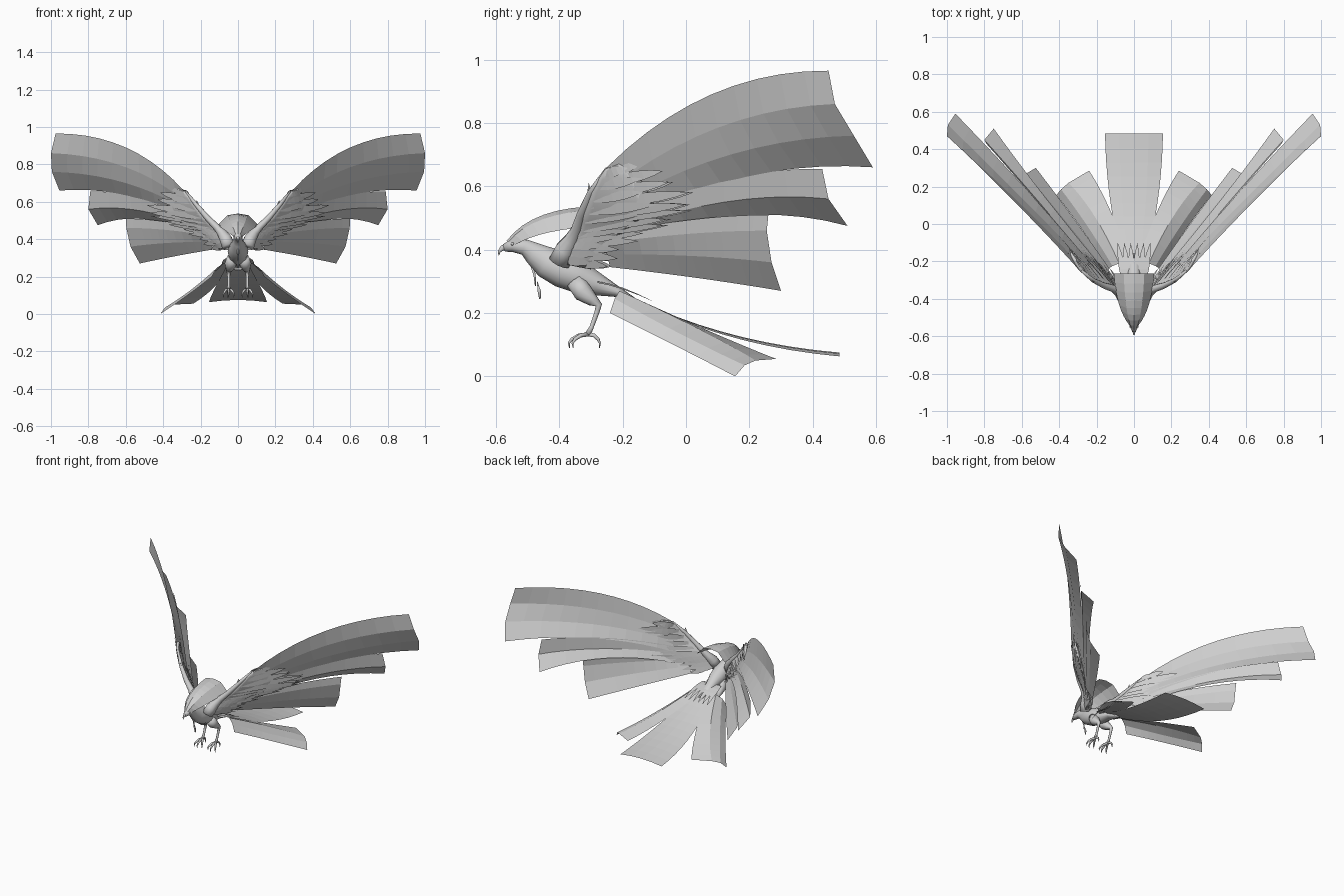
import bpy, bmesh, math
from mathutils import Vector as V

if "Cube" in bpy.data.objects:
    bpy.data.objects.remove(bpy.data.objects["Cube"], do_unlink=True)

GREY = (0.62, 0.62, 0.62, 1)
mat = bpy.data.materials.new("plumage grey")
mat.use_nodes = True
mat.diffuse_color = GREY
mat.node_tree.nodes["Principled BSDF"].inputs["Base Color"].default_value = GREY


def finish(name, bm, smooth=False, normals=True):
    if normals:
        bmesh.ops.recalc_face_normals(bm, faces=bm.faces)
    me = bpy.data.meshes.new(name)
    bm.to_mesh(me)
    bm.free()
    me.materials.append(mat)
    ob = bpy.data.objects.new(name, me)
    bpy.context.collection.objects.link(ob)
    for p in me.polygons:
        p.use_smooth = smooth
    return ob


def through(rail, t):
    """Point on the parabola through root, middle and tip."""
    a, m, b = (V(p) for p in rail)
    return a * (1 - t) * (1 - 2 * t) + m * 4 * t * (1 - t) + b * t * (2 * t - 1)


def sheet(name, groups, side=1, steps=10, smooth=False):
    """Thin vanes, each stretched over neighbouring rails."""
    bm = bmesh.new()
    for rails in groups:
        grid = []
        for rail in rails:
            pts = [through(rail, i / steps) for i in range(steps + 1)]
            grid.append([bm.verts.new((p.x * side, p.y, p.z)) for p in pts])
        for r, q in zip(grid, grid[1:]):
            for i in range(steps):
                bm.faces.new((r[i], r[i + 1], q[i + 1], q[i]))
    return finish(name, bm, smooth)


def tubes(name, paths, side=1, n=10):
    """Tapered limbs; each point is x, y, z, half width, half height."""
    bm = bmesh.new()
    for path in paths:
        pts = [V(p[:3]) for p in path]
        rings = []
        for i, p in enumerate(path):
            d = (pts[min(i + 1, len(pts) - 1)] - pts[max(i - 1, 0)]).normalized()
            u = d.cross(V((1, 0, 0))).normalized()
            w = d.cross(u)
            ring = []
            for k in range(n):
                a = 2 * math.pi * k / n
                c = pts[i] + w * p[3] * math.cos(a) + u * p[-1] * math.sin(a)
                ring.append(bm.verts.new((c.x * side, c.y, c.z)))
            rings.append(ring)
        for r, q in zip(rings, rings[1:]):
            for k in range(n):
                bm.faces.new((r[k], r[(k + 1) % n], q[(k + 1) % n], q[k]))
        bm.faces.new(rings[0])
        bm.faces.new(rings[-1])
    return finish(name, bm, True)


def along(pts, t):
    """Point at t (0 to 1) on a polyline."""
    f = t * (len(pts) - 1)
    i = min(int(f), len(pts) - 2)
    return V(pts[i]).lerp(V(pts[i + 1]), f - i)


# Body from head to rump
tubes("body", [[
    (0, -.575, .405, .010, .012), (0, -.55, .413, .021, .020), (0, -.51, .408, .024, .025),
    (0, -.48, .388, .027, .036), (0, -.44, .36, .042, .05), (0, -.39, .335, .055, .055),
    (0, -.33, .31, .05, .05), (0, -.28, .29, .036, .036), (0, -.22, .268, .03, .018),
    (0, -.16, .24, .02, .006)]], n=16)
tubes("beak", [[(0, -.562, .41, .011, .012), (0, -.58, .405, .007, .009),
                (0, -.59, .394, .004, .005), (0, -.591, .382, .001, .001)]])
tubes("throat_strands", [
    [(0, -.49, .36, .006), (0, -.478, .32, .004), (0, -.475, .285, .002)],
    [(0, -.47, .3, .001), (0, -.463, .268, .006), (0, -.461, .245, .003)]], n=6)

# Arched crest sweeping back over the head
half = [((.025, -.54, .415), (.08, -.43, .455), (.108, -.265, .475)),
        ((.012, -.56, .425), (.04, -.45, .497), (.055, -.265, .528))]
ridge = ((0, -.567, .427), (0, -.45, .51), (0, -.265, .537))
flip = [tuple((-x, y, z) for x, y, z in r) for r in reversed(half)]
sheet("crest", [half + [ridge] + flip], steps=8)

# Middle tail feather
sheet("tail_middle", [[((.05 * s, -.22, .275), (.125 * s, .11, .142 - .008 * s * s),
                        (.155 * s, .485, .075 - .012 * s * s))
                       for s in (-1, -.5, 0, .5, 1)]])

# Flight feather vanes: rails of root, middle and tip
UPPER = [((.29, -.25, .66), (.6, .08, .89), (.975, .45, .965)),
         ((.27, -.24, .59), (.6, .1, .785), (1, .47, .86)),
         ((.25, -.22, .54), (.6, .14, .70), (.995, .53, .76)),
         ((.24, -.2, .48), (.58, .19, .63), (.955, .59, .66))]
MIDDLE = [((.22, -.24, .5), (.52, .12, .62), (.79, .43, .655)),
          ((.2, -.25, .45), (.51, .12, .55), (.8, .45, .56)),
          ((.18, -.22, .4), (.48, .15, .505), (.75, .51, .475))]
LOWER = [((.18, -.25, .45), (.4, .02, .495), (.6, .26, .51)),
         ((.17, -.26, .42), (.39, .01, .45), (.597, .255, .46)),
         ((.15, -.25, .385), (.37, .02, .38), (.575, .27, .36)),
         ((.13, -.24, .345), (.33, .04, .31), (.525, .3, .27))]
TAIL = [((.02, -.2, .265), (.13, .08, .14), (.24, .285, .055)),
        ((.08, -.21, .27), (.21, .04, .15), (.35, .22, .05)),
        ((.115, -.225, .245), (.25, -.01, .13), (.39, .185, .035)),
        ((.14, -.24, .2), (.27, -.04, .1), (.415, .155, 0))]

# Covert feathers run from the wing arm to a ragged edge
ARM = [(.28, -.25, .655), (.22, -.3, .58), (.16, -.33, .51), (.11, -.345, .46),
       (.085, -.36, .43), (.065, -.38, .40), (.05, -.40, .36)]
EDGE = [(.34, -.15, .69), (.44, -.03, .63), (.51, .05, .55), (.42, -.02, .5),
        (.3, -.11, .45), (.2, -.2, .39), (.13, -.23, .33)]
OUT = V((.7, -.7, 0))


def feather(t, start, reach, width, lift):
    a, b = along(ARM, t), along(EDGE, t)
    root, tip = a.lerp(b, start), a.lerp(b, reach)
    mid = root.lerp(tip, .5) + OUT * lift
    across = (along(EDGE, min(t + .08, 1)) - along(EDGE, max(t - .08, 0))).normalized()
    across = (across + V((-.3, -.2, -1))).normalized()
    root = root + OUT * lift * .6
    tip = tip + OUT * lift * .7
    return [(root + across * width * k * .6, mid + across * width * k, tip) for k in (-1, 0, 1)]


for side, word in ((1, "left"), (-1, "right")):
    for part, rails in (("wing_upper_vane", UPPER), ("wing_middle_vane", MIDDLE),
                        ("wing_lower_vane", LOWER), ("tail_side", TAIL)):
        sheet(f"{word}_{part}", [rails], side)

    # Padded inner wing
    rails = []
    for i in range(13):
        a, b = along(ARM, i / 12), along(EDGE, i / 12)
        rails.append((a, a.lerp(b, .3) + OUT * .006, a.lerp(b, .6)))
    pad = sheet(f"{word}_inner_wing", [rails], side, 6, True)
    mod = pad.modifiers.new("thickness", "SOLIDIFY")
    mod.thickness = .016
    mod.offset = 0

    # Two rows of coverts on each face of the wing
    plumes = []
    for lift in (.012, -.012):
        plumes += [feather((i + .5) / 13, .3, .9 + .1 * (i % 2), .017, lift) for i in range(13)]
        plumes += [feather((i + .5) / 11, .08, .6 + .07 * (i % 2), .017, lift * 1.4) for i in range(11)]
    plumes.append([((.2, -.31, .53), (.205, -.312, .57), (.22, -.307, .61)),
                   ((.22, -.29, .53), (.225, -.295, .57), (.22, -.307, .61))])
    sheet(f"{word}_coverts", plumes, side, 5)

    # Wing arm and shoulder
    radii = (.006, .012, .016, .02, .026, .034, .036)
    tubes(f"{word}_wing_arm", [[(*p, r) for p, r in zip(ARM, radii)]], side)

    # Leg, toes and claws
    tubes(f"{word}_leg", [[(.03, -.35, .30, .03), (.04, -.325, .265, .032), (.046, -.295, .24, .02),
                           (.05, -.275, .225, .011), (.05, -.282, .2, .008),
                           (.05, -.298, .155, .007), (.05, -.31, .133, .01)]], side)
    toes = []
    for spread, length in ((-.028, .05), (0, .062), (.028, .05), (.004, -.036)):
        toes.append([(.05 + spread * f, -.308 - length * f, .133 - drop, r)
                     for f, drop, r in ((0, 0, .008), (.5, .004, .007), (.85, .016, .006),
                                        (1, .028, .004), (.96, .044, .001))])
    tubes(f"{word}_toes", toes, side, 6)

    # Short rump feathers and eye
    sheet(f"{word}_rump_feathers", [[
        ((x - .012, -.28, .3), (x * 1.2 - .016, -.2, .28), (x * 1.5, -.1, .235)),
        ((x + .012, -.28, .295), (x * 1.2 + .016, -.2, .275), (x * 1.5, -.1, .235))]
        for x in (.012, .035, .058)], side, 4)
    bm = bmesh.new()
    bmesh.ops.create_icosphere(bm, subdivisions=2, radius=.005)
    bmesh.ops.translate(bm, verts=bm.verts, vec=(.02 * side, -.548, .418))
    finish(f"{word}_eye", bm, True)
